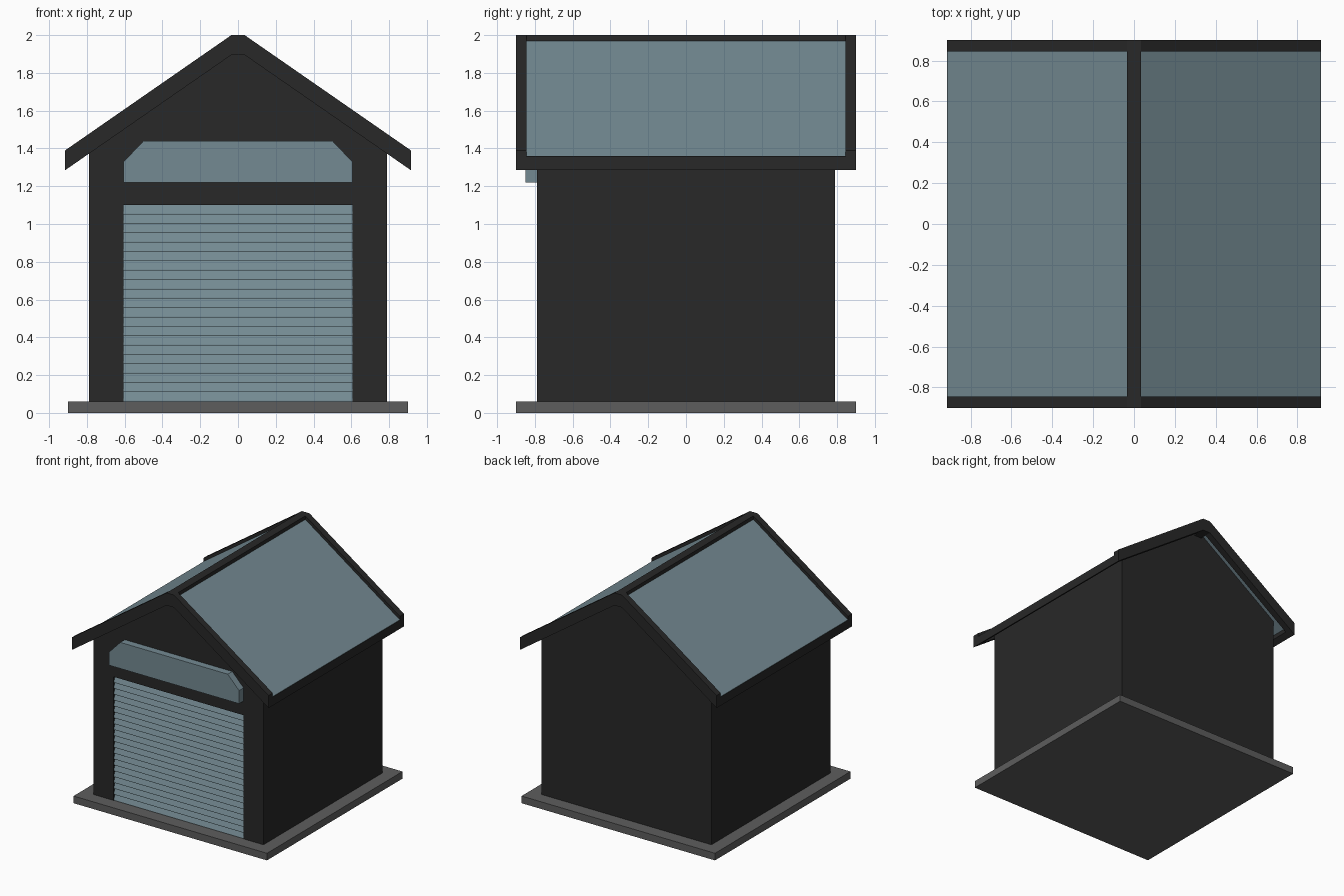
import bpy, bmesh

if "Cube" in bpy.data.objects:
    bpy.data.objects.remove(bpy.data.objects["Cube"])

def material(name, rgb):
    m = bpy.data.materials.new(name)
    m.diffuse_color = (*rgb, 1)
    m.use_nodes = True
    m.node_tree.nodes["Principled BSDF"].inputs["Base Color"].default_value = m.diffuse_color
    return m

DARK = material("charcoal", (0.021, 0.021, 0.021))
BLUE = material("slate_blue", (0.175, 0.255, 0.29))
STONE = material("slab_grey", (0.11, 0.11, 0.11))

def prism(name, profile, y0, y1, mat, mirror=False):
    """Extrude an (x, z) outline from y0 to y1, optionally mirrored across x."""
    bm = bmesh.new()
    face = bm.faces.new([bm.verts.new((x, y0, z)) for x, z in profile])
    out = bmesh.ops.extrude_face_region(bm, geom=[face])
    verts = [g for g in out["geom"] if isinstance(g, bmesh.types.BMVert)]
    bmesh.ops.translate(bm, verts=verts, vec=(0, y1 - y0, 0))
    bmesh.ops.recalc_face_normals(bm, faces=bm.faces)
    mesh = bpy.data.meshes.new(name)
    bm.to_mesh(mesh)
    bm.free()
    mesh.materials.append(mat)
    ob = bpy.data.objects.new(name, mesh)
    bpy.context.collection.objects.link(ob)
    if mirror:
        ob.modifiers.new("mirror", "MIRROR").use_mirror_merge = False
    return ob

def rect(x0, x1, z0, z1):
    return [(x0, z0), (x1, z0), (x1, z1), (x0, z1)]

# Roof line: flat ridge cap, then a straight slope to the eave
RIDGE, EAVE = 0.035, 0.915
def roof_z(x, drop=0.0):
    return 2.0 - drop - (x - RIDGE) * 0.61 / (EAVE - RIDGE)

def slope(x0, x1, top, bottom):
    return [(x0, roof_z(x0, top)), (x1, roof_z(x1, top)),
            (x1, roof_z(x1, bottom)), (x0, roof_z(x0, bottom))]

# Ground slab
prism("base_slab", rect(-0.9, 0.9, 0, 0.06), -0.9, 0.9, STONE)

# House body and the front wall framing the door opening
W, D, Z0, DOOR_TOP = 0.79, 0.605, 0.06, 1.10
top = [(W, roof_z(W, 0.06)), (RIDGE, 1.94), (-RIDGE, 1.94), (-W, roof_z(W, 0.06))]
prism("house_body", [(-W, Z0), (W, Z0)] + top, -0.76, 0.79, DARK)
prism("front_wall", [(-W, Z0), (-D, Z0), (-D, DOOR_TOP), (D, DOOR_TOP), (D, Z0), (W, Z0)] + top,
      -0.79, -0.76, DARK)

# Roller door: overlapping slats, each leaning out at its lower edge
SLATS = 21
step = (DOOR_TOP - Z0) / SLATS
bm = bmesh.new()
line = []
for i in range(SLATS):
    z = Z0 + i * step
    line += [(-0.787, z), (-0.787, z + step * 0.1), (-0.768, z + step)]
outline = line + [(-0.758, DOOR_TOP), (-0.758, Z0)]
face = bm.faces.new([bm.verts.new((-D, y, z)) for y, z in outline])
out = bmesh.ops.extrude_face_region(bm, geom=[face])
bmesh.ops.translate(bm, verts=[g for g in out["geom"] if isinstance(g, bmesh.types.BMVert)],
                    vec=(2 * D, 0, 0))
bmesh.ops.recalc_face_normals(bm, faces=bm.faces)
mesh = bpy.data.meshes.new("roller_door")
bm.to_mesh(mesh)
bm.free()
mesh.materials.append(BLUE)
bpy.context.collection.objects.link(bpy.data.objects.new("roller_door", mesh))

# Sign panel above the door with clipped upper corners
prism("header_panel", [(-D, 1.22), (D, 1.22), (D, 1.33), (0.5, 1.44), (-0.5, 1.44), (-D, 1.33)],
      -0.85, -0.785, BLUE)

# Roof: blue panels held in a dark frame of ridge, verge and eave boards
prism("roof_panel", slope(RIDGE, EAVE - 0.001, 0.03, 0.07), -0.85, 0.85, BLUE, mirror=True)
prism("eave_board", slope(0.87, EAVE, 0.032, 0.105), -0.85, 0.85, DARK, mirror=True)
prism("ridge_beam", rect(-RIDGE, RIDGE, 1.895, 2.0), -0.85, 0.85, DARK)
verge = [(-EAVE, roof_z(EAVE)), (-RIDGE, 2.0), (RIDGE, 2.0), (EAVE, roof_z(EAVE)),
         (EAVE, roof_z(EAVE, 0.105)), (RIDGE, 1.895), (-RIDGE, 1.895), (-EAVE, roof_z(EAVE, 0.105))]
prism("front_verge_board", verge, -0.9, -0.845, DARK)
prism("back_verge_board", verge, 0.845, 0.9, DARK)
